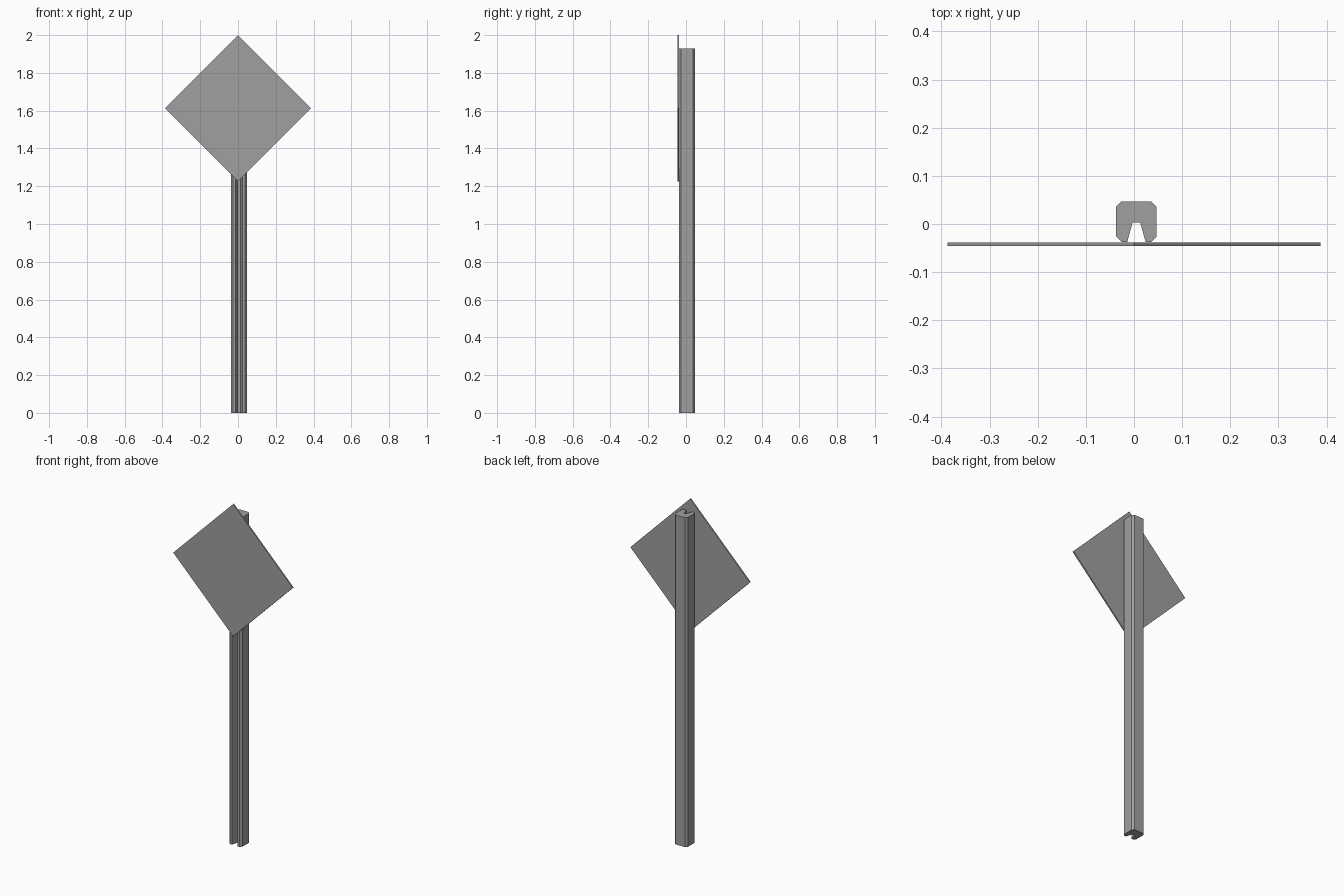
import bpy
import bmesh

cube = bpy.data.objects.get("Cube")
if cube:
    bpy.data.objects.remove(cube, do_unlink=True)

# One plain grey for the whole sign
grey = bpy.data.materials.new("metal_grey")
grey.use_nodes = True
colour = (0.35, 0.35, 0.35, 1.0)
grey.diffuse_color = colour
grey.node_tree.nodes["Principled BSDF"].inputs["Base Color"].default_value = colour


def extrude_profile(name, points, direction):
    """Make a closed prism from an outline pushed along a direction."""
    bm = bmesh.new()
    face = bm.faces.new([bm.verts.new(p) for p in points])
    moved = bmesh.ops.extrude_face_region(bm, geom=[face])["geom"]
    verts = [g for g in moved if isinstance(g, bmesh.types.BMVert)]
    bmesh.ops.translate(bm, verts=verts, vec=direction)
    bmesh.ops.recalc_face_normals(bm, faces=bm.faces)
    mesh = bpy.data.meshes.new(name)
    bm.to_mesh(mesh)
    bm.free()
    mesh.materials.append(grey)
    obj = bpy.data.objects.new(name, mesh)
    bpy.context.collection.objects.link(obj)
    return obj


# Post: chamfered square with a tapered groove down the front
post_x = 0.005
half = [(0.008, 0.003), (0.019, -0.037), (0.031, -0.037), (0.042, -0.026),
        (0.042, 0.036), (0.031, 0.047)]
outline = half + [(-x, y) for x, y in reversed(half)]
extrude_profile("post", [(x + post_x, y, 0) for x, y in outline], (0, 0, 1.928))

# Sign panel: thin square standing on its corner
r = 0.387
centre_z = 2 - r
diamond = [(r, 0), (0, r), (-r, 0), (0, -r)]
extrude_profile("sign_panel", [(x, -0.046, centre_z + z) for x, z in diamond],
                (0, 0.008, 0))
